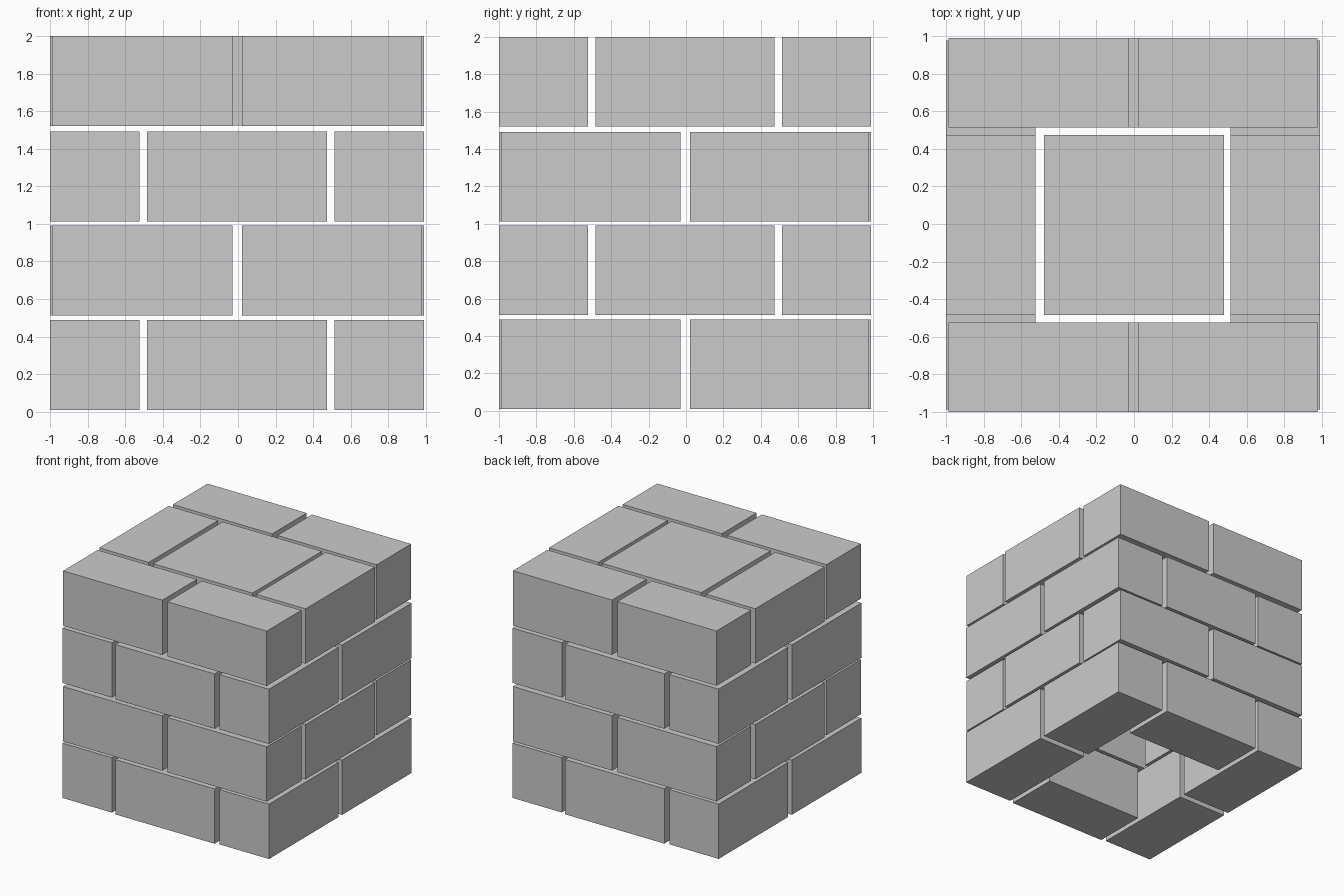
import bpy

if "Cube" in bpy.data.objects:
    bpy.data.objects.remove(bpy.data.objects["Cube"])

L, W, H = 0.957, 0.476, 0.478      # brick length, width, height
OFF = -0.005                       # small shift shared by all bricks
SIDE, HALF = 0.757, 0.504          # distance of wall centre line / of paired bricks
COURSES = [0.249, 0.751, 1.252, 1.76]


def block(name, centre, size):
    bpy.ops.mesh.primitive_cube_add(size=1, location=centre)
    ob = bpy.context.object
    ob.name = name
    ob.scale = size
    bpy.ops.object.transform_apply(location=False, rotation=False, scale=True)
    return ob


# Four courses of six bricks, the bond turned a quarter turn on every course
for i, z in enumerate(COURSES):
    for s in (-1, 1):
        # each wall: (along-wall position); paired walls get two bricks, others one
        spots = [(s * SIDE, -HALF, "paired_brick"),
                 (s * SIDE, HALF, "paired_brick")]
        for across, along, name in spots:
            if i % 2 == 0:   # pairs on left and right walls
                block(name, (across + OFF, along + OFF, z), (W, L, H))
            else:            # pairs on front and back walls
                block(name, (along + OFF, across + OFF, z), (L, W, H))
        if i % 2 == 0:
            block("middle_brick", (OFF, s * SIDE + OFF, z), (L, W, H))
        else:
            block("middle_brick", (s * SIDE + OFF, OFF, z), (W, L, H))

# Square slab closing the hollow core at the top
block("cap_slab", (0, OFF, COURSES[-1] + 0.001), (L, L, H))
